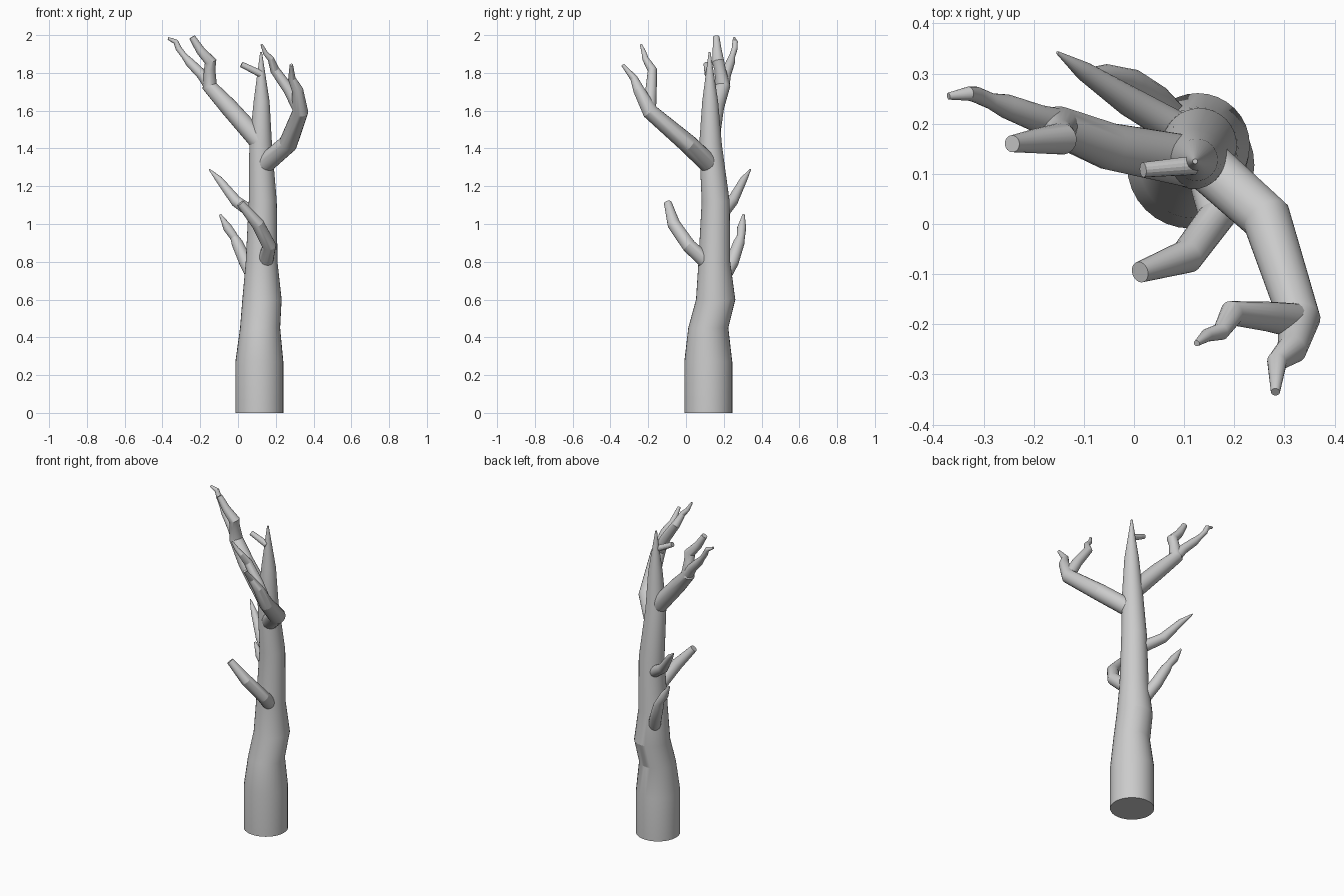
import bpy, bmesh, math
from mathutils import Vector

cube = bpy.data.objects.get("Cube")
if cube:
    bpy.data.objects.remove(cube, do_unlink=True)

bark = bpy.data.materials.new("grey_bark")
bark.use_nodes = True
GREY = (0.6, 0.6, 0.6, 1)
bark.diffuse_color = GREY
bark.node_tree.nodes["Principled BSDF"].inputs["Base Color"].default_value = GREY


def limb(name, points, sides=20, level=False):
    """Tapered tube through (x, y, z, radius) points, closed at both ends."""
    bm = bmesh.new()
    path = [Vector(p[:3]) for p in points]
    rings, side = [], None
    for i, centre in enumerate(path):
        before = (centre - path[max(i - 1, 0)]).normalized()
        after = (path[min(i + 1, len(path) - 1)] - centre).normalized()
        axis = Vector((0, 0, 1)) if level else (before + after).normalized()
        # carry the side direction along the path so the tube does not twist
        side = side or (Vector((0, 1, 0)) if abs(axis.y) < 0.8 else Vector((1, 0, 0)))
        side = (side - axis * side.dot(axis)).normalized()
        other = axis.cross(side)
        ring = []
        for k in range(sides):
            a = math.tau * k / sides
            offset = side * math.cos(a) + other * math.sin(a)
            ring.append(bm.verts.new(centre + offset * points[i][3]))
        rings.append(ring)
    for low, high in zip(rings, rings[1:]):
        for k in range(sides):
            n = (k + 1) % sides
            bm.faces.new((low[k], low[n], high[n], high[k]))
    bm.faces.new(rings[0][::-1])
    bm.faces.new(rings[-1])
    bmesh.ops.recalc_face_normals(bm, faces=bm.faces)
    mesh = bpy.data.meshes.new(name)
    bm.to_mesh(mesh)
    bm.free()
    mesh.materials.append(bark)
    obj = bpy.data.objects.new(name, mesh)
    bpy.context.collection.objects.link(obj)
    bpy.ops.object.select_all(action="DESELECT")
    obj.select_set(True)
    bpy.context.view_layer.objects.active = obj
    bpy.ops.object.shade_smooth_by_angle(angle=math.radians(20))


# Trunk
limb("trunk", [(.113, .118, 0, .127), (.113, .118, .27, .127), (.117, .118, .45, .106),
               (.127, .157, .6, .104), (.125, .15, .8, .084), (.131, .157, 1.12, .074),
               (.12, .13, 1.42, .06), (.125, .128, 1.65, .042), (.122, .125, 1.91, .005)],
     sides=32, level=True)

# Upper right branch and its two forks
limb("upper_right_branch", [(.11, .125, 1.44, .052), (-.05, .155, 1.62, .047), (-.15, .195, 1.73, .04),
                            (-.15, .18, 1.82, .03), (-.145, .17, 1.86, .032),
                            (-.2, .165, 1.92, .024), (-.243, .16, 1.99, .017)])
limb("upper_right_fork", [(-.14, .195, 1.72, .034), (-.19, .21, 1.79, .028), (-.255, .235, 1.855, .024),
                          (-.285, .245, 1.89, .016), (-.315, .258, 1.93, .016),
                          (-.33, .26, 1.965, .014), (-.37, .255, 1.983, .007)])

# Upper left branch and its two forks
limb("upper_left_branch", [(.12, .14, 1.3, .052), (.265, .01, 1.425, .05), (.33, -.19, 1.595, .042),
                           (.315, -.25, 1.71, .03), (.285, -.275, 1.77, .02), (.282, -.335, 1.843, .009)])
limb("upper_left_fork", [(.335, -.195, 1.59, .036), (.27, -.185, 1.71, .03), (.195, -.178, 1.815, .025),
                         (.173, -.215, 1.875, .017), (.145, -.222, 1.905, .013), (.125, -.238, 1.95, .006)])

# Twig near the tip
limb("top_twig", [(.12, .117, 1.795, .019), (.018, .108, 1.845, .015)], sides=16)

# Lower branches
limb("front_branch", [(.14, .13, .78, .042), (.165, .015, .885, .037),
                      (.105, -.065, 1.0, .034), (.012, -.096, 1.11, .021)])
limb("middle_back_branch", [(.12, .17, 1.03, .036), (-.01, .245, 1.12, .03),
                            (-.1, .305, 1.235, .019), (-.153, .342, 1.29, .003)])
limb("lower_back_branch", [(.09, .19, .7, .036), (.04, .245, .8, .035), (-.005, .28, .9, .03),
                           (-.02, .29, .93, .022), (-.055, .295, .98, .024), (-.095, .305, 1.05, .006)])
